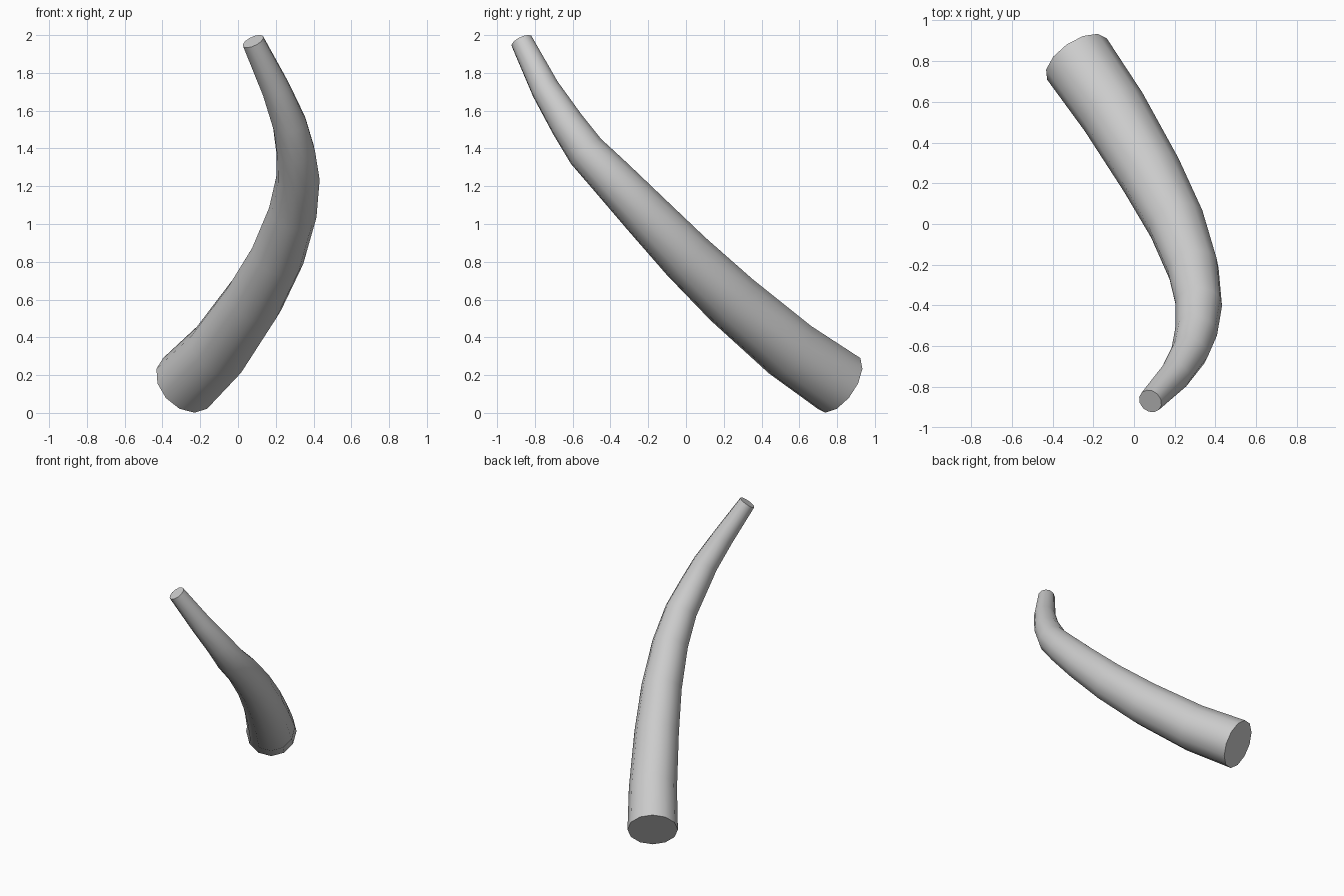
import bpy

if "Cube" in bpy.data.objects:
    bpy.data.objects.remove(bpy.data.objects["Cube"])

# Centre line of the curved, tapering horn: x, y, z, radius
path = [
    (-0.28, 0.81, 0.156, 0.178),
    (-0.10, 0.55, 0.335, 0.170),
    (0.085, 0.24, 0.60, 0.157),
    (0.21, 0.00, 0.83, 0.143),
    (0.29, -0.22, 1.06, 0.128),
    (0.318, -0.395, 1.245, 0.115),
    (0.305, -0.53, 1.385, 0.104),
    (0.273, -0.63, 1.53, 0.092),
    (0.20, -0.745, 1.715, 0.077),
    (0.08, -0.87, 1.967, 0.060),
]

# Round sweep along the path with closed ends
curve = bpy.data.curves.new("horn", "CURVE")
curve.dimensions = "3D"
curve.bevel_depth = 1.0
curve.bevel_resolution = 4
curve.use_fill_caps = True
spline = curve.splines.new("POLY")
spline.points.add(len(path) - 1)
for point, (x, y, z, r) in zip(spline.points, path):
    point.co = (x, y, z, 1)
    point.radius = r

horn = bpy.data.objects.new("horn", curve)
bpy.context.collection.objects.link(horn)

# Turn into a mesh, smooth sides and crisp end caps
bpy.context.view_layer.objects.active = horn
horn.select_set(True)
bpy.ops.object.convert(target="MESH")
horn = bpy.context.object
horn.name = "horn"
bpy.ops.object.mode_set(mode="EDIT")
bpy.ops.mesh.select_all(action="SELECT")
bpy.ops.mesh.remove_doubles(threshold=0.0005)
bpy.ops.mesh.normals_make_consistent(inside=False)
bpy.ops.object.mode_set(mode="OBJECT")
bpy.ops.object.shade_smooth_by_angle(angle=0.8)
